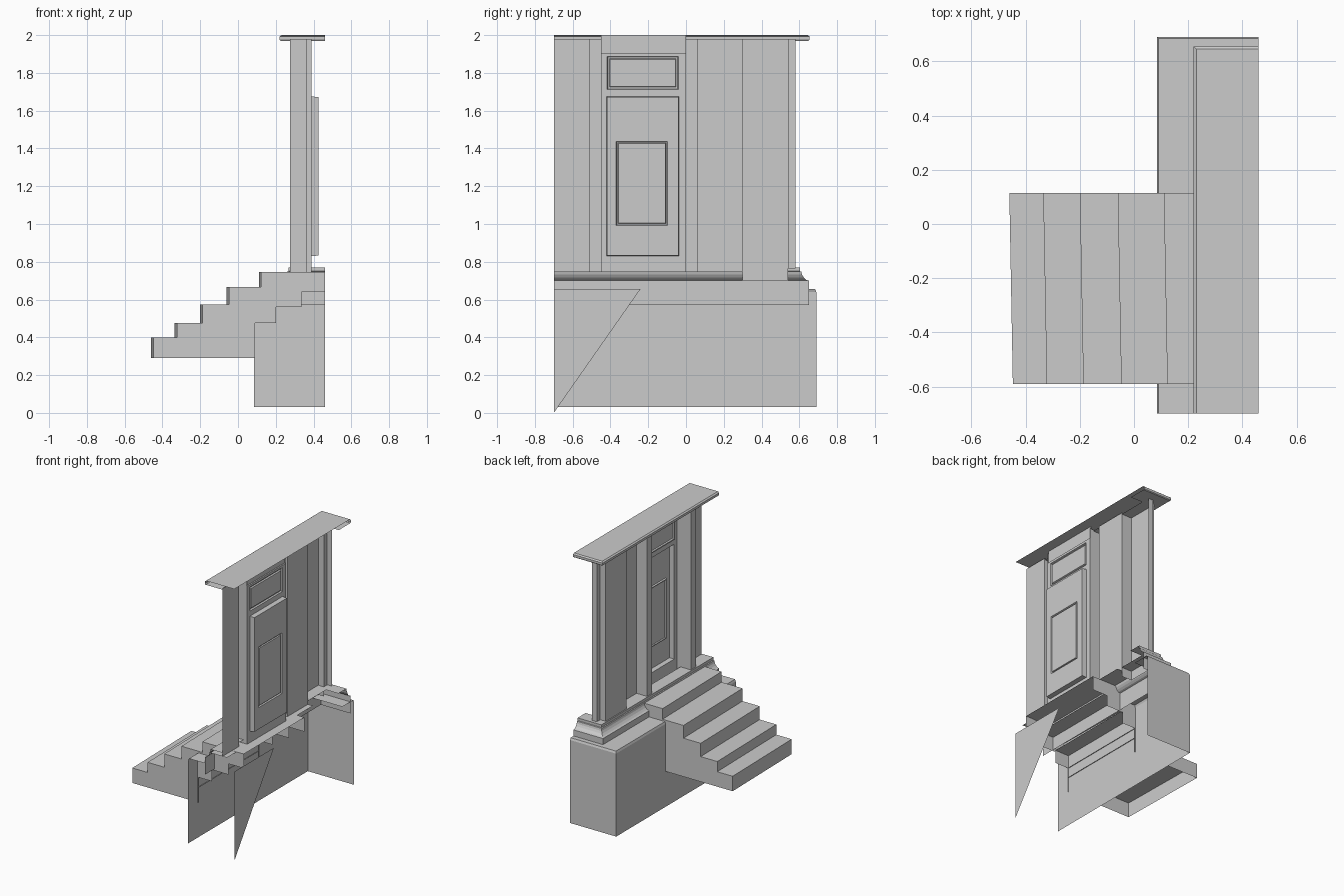
import bpy, bmesh

if "Cube" in bpy.data.objects:
    bpy.data.objects.remove(bpy.data.objects["Cube"])


def make(name, bm):
    bmesh.ops.remove_doubles(bm, verts=bm.verts, dist=0.0002)
    mesh = bpy.data.meshes.new(name)
    bm.to_mesh(mesh)
    bm.free()
    ob = bpy.data.objects.new(name, mesh)
    bpy.context.collection.objects.link(ob)
    return ob


def grid(name, rows):
    """Skin a list of equal-length point rows."""
    bm = bmesh.new()
    vs = [[bm.verts.new(p) for p in r] for r in rows]
    for a, b in zip(vs, vs[1:]):
        for i in range(len(a) - 1):
            bm.faces.new((a[i], a[i + 1], b[i + 1], b[i]))
    return make(name, bm)


def wrap(name, xf, ye, profile):
    """Sweep an (inset, z) profile along the street face and round the far corner."""
    return grid(name, [
        [(xf + o, -0.70, z) for o, z in profile],
        [(xf + o, ye - o, z) for o, z in profile],
        [(0.46, ye - o, z) for o, z in profile]])


def wall(name, plan, z0, z1):
    """Extrude an open plan line upward."""
    return grid(name, [[(x, y, z0), (x, y, z1)] for x, y in plan])


def panel(name, rings):
    """Nested rectangles (x, y0, y1, z0, z1) bridged inward and capped."""
    bm = bmesh.new()
    loops = [[bm.verts.new(p) for p in
              ((x, a, c), (x, a, d), (x, b, d), (x, b, c))]
             for x, a, b, c, d in rings]
    for o, n in zip(loops, loops[1:]):
        for i in range(4):
            j = (i + 1) % 4
            bm.faces.new((o[i], o[j], n[j], n[i]))
    bm.faces.new(loops[-1])
    return make(name, bm)


def step(name, x0, x1, z0, z1):
    """Open-bottomed tread, riser and cheeks; riser slightly skewed."""
    ya, yb, skew = -0.59, 0.115, 0.013
    bm = bmesh.new()
    lo, hi = [[bm.verts.new(p) for p in
               ((x1, ya, z), (x0 + skew, ya, z), (x0, yb, z), (x1, yb, z))]
              for z in (z0, z1)]
    for i in range(3):
        bm.faces.new((lo[i], hi[i], hi[i + 1], lo[i + 1]))
    bm.faces.new(hi[::-1])
    return make(name, bm)


# Base plinth, moulded base course and cornice
wrap("plinth", 0.085, 0.69, [(0, 0.03), (0, 0.64), (0.006, 0.655), (0.135, 0.655)])
wrap("base_moulding", 0.22, 0.65, [
    (0, 0.57), (0, 0.70), (0.014, 0.705), (0.027, 0.717), (0.036, 0.732),
    (0.04, 0.748), (0.047, 0.75), (0.047, 0.77), (0.14, 0.77)])
wrap("cornice", 0.22, 0.655, [
    (0.14, 1.97), (0.006, 1.97), (0, 1.975), (0, 1.992), (0.01, 2.0), (0.24, 2.0)])

# Steps
fronts = [-0.46, -0.335, -0.20, -0.06, 0.11]
backs = [0.09, 0.09, 0.20, 0.335, 0.46]
bottoms = [0.29, 0.40, 0.475, 0.56, 0.64]
tops = [0.40, 0.475, 0.573, 0.667, 0.745]
for i, (a, b, c, d) in enumerate(zip(fronts, backs, bottoms, tops)):
    step(f"step_{i + 1}", a, b, c, d)

# Floor behind the base course
grid("floor", [[(0.265, -0.70, 0.744), (0.40, -0.70, 0.744)],
               [(0.265, 0.30, 0.744), (0.40, 0.30, 0.744)]])

# Facade walls and pilasters
wall("wall_near", [(0.365, -0.70), (0.365, -0.51), (0.275, -0.51),
                   (0.275, -0.45), (0.39, -0.45)], 0.745, 1.98)
wall("wall_middle", [(0.39, 0), (0.275, 0), (0.275, 0.06),
                     (0.36, 0.06), (0.36, 0.30)], 0.745, 1.98)
wall("corner_pilaster", [(0.36, 0.30), (0.275, 0.30), (0.275, 0.54), (0.32, 0.54)],
     0.70, 1.98)
wall("corner_return", [(0.32, 0.54), (0.32, 0.58), (0.36, 0.58)], 0.765, 1.98)

# Recessed door with framed window
panel("door", [
    (0.39, -0.45, 0, 0.745, 1.69), (0.39, -0.42, -0.037, 0.83, 1.675),
    (0.425, -0.417, -0.04, 0.833, 1.672), (0.425, -0.37, -0.097, 0.992, 1.438),
    (0.415, -0.366, -0.101, 0.996, 1.434), (0.415, -0.36, -0.107, 1.002, 1.428),
    (0.424, -0.358, -0.109, 1.004, 1.426)])

# Transom light and header over the door
panel("transom", [
    (0.39, -0.45, 0, 1.69, 1.905), (0.39, -0.418, -0.04, 1.712, 1.888),
    (0.379, -0.414, -0.044, 1.716, 1.884), (0.379, -0.406, -0.052, 1.724, 1.876),
    (0.389, -0.402, -0.056, 1.728, 1.872)])
grid("header", [[(0.39, y, 1.905), (0.38, y, 1.905), (0.38, y, 2.0)]
                for y in (-0.45, 0)])

# Triangular remnant of the rear face
bm = bmesh.new()
bm.faces.new([bm.verts.new(p) for p in
              ((0.46, -0.70, 0), (0.46, -0.24, 0.657), (0.46, -0.70, 0.657))])
make("rear_fragment", bm)
